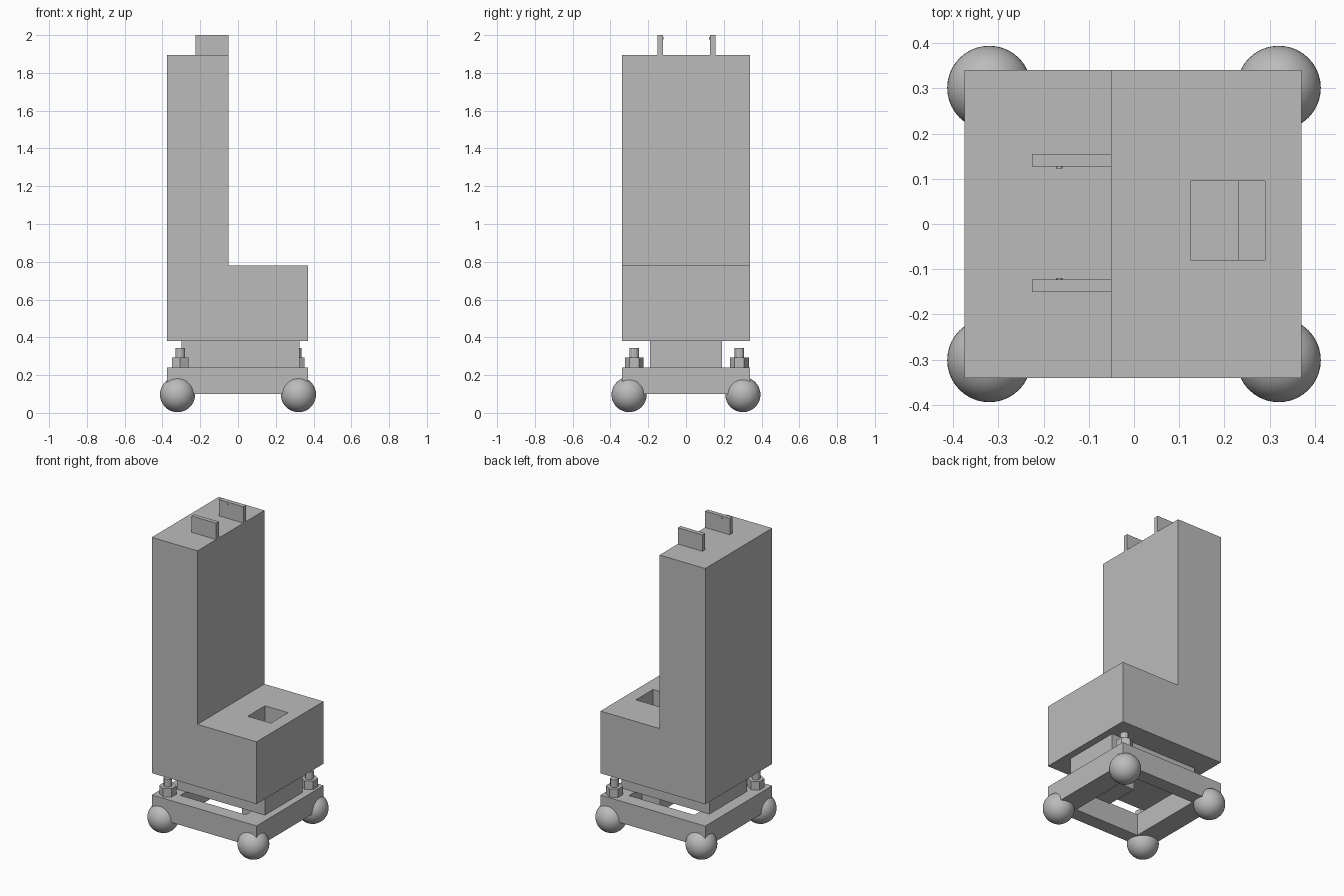
import bpy, bmesh
from mathutils import Matrix

if "Cube" in bpy.data.objects:
    bpy.data.objects.remove(bpy.data.objects["Cube"], do_unlink=True)

grey = bpy.data.materials.new("plain_grey")
grey.use_nodes = True
COLOUR = (0.5, 0.5, 0.5, 1)
grey.diffuse_color = COLOUR
grey.node_tree.nodes["Principled BSDF"].inputs["Base Color"].default_value = COLOUR


def finish(name, bm):
    bmesh.ops.recalc_face_normals(bm, faces=bm.faces)
    mesh = bpy.data.meshes.new(name)
    bm.to_mesh(mesh)
    bm.free()
    mesh.materials.append(grey)
    obj = bpy.data.objects.new(name, mesh)
    bpy.context.collection.objects.link(obj)
    return obj


def box(name, x, y, z):
    bm = bmesh.new()
    bmesh.ops.create_cube(bm, size=1)
    for v in bm.verts:
        for axis, (low, high) in enumerate((x, y, z)):
            v.co[axis] = high if v.co[axis] > 0 else low
    return finish(name, bm)


def prism(name, centre, radius, height, sides, axis="Z"):
    bm = bmesh.new()
    turn = Matrix.Rotation(1.5708, 4, "X") if axis == "Y" else Matrix()
    bmesh.ops.create_cone(bm, cap_ends=True, segments=sides, radius1=radius,
                          radius2=radius, depth=height,
                          matrix=Matrix.Translation(centre) @ turn)
    return finish(name, bm)


def cut(target, cutter):
    mod = target.modifiers.new("cut", "BOOLEAN")
    mod.operation = "DIFFERENCE"
    mod.solver = "EXACT"
    mod.object = cutter
    cutter.hide_render = True
    cutter.hide_set(True)
    cutter.display_type = "WIRE"


# L-shaped body extruded from its side profile
bm = bmesh.new()
profile = [(-0.375, 0.38), (0.37, 0.38), (0.37, 0.78),
           (-0.05, 0.78), (-0.05, 1.895), (-0.375, 1.895)]
face = bm.faces.new([bm.verts.new((x, -0.34, z)) for x, z in profile])
ext = bmesh.ops.extrude_face_region(bm, geom=[face])
bmesh.ops.translate(bm, vec=(0, 0.68, 0),
                    verts=[g for g in ext["geom"] if isinstance(g, bmesh.types.BMVert)])
body = finish("body", bm)

# Pedestal and the well that hangs below it
pedestal = box("pedestal", (-0.3, 0.325), (-0.19, 0.19), (0.239, 0.381))
well = box("well", (0.1, 0.31), (-0.1, 0.12), (0.12, 0.24))
shaft = box("shaft_cutter", (0.125, 0.29), (-0.08, 0.095), (0.14, 0.9))
for part in (body, pedestal, well):
    cut(part, shaft)

# Open rectangular base frame
frame = box("base_frame", (-0.375, 0.37), (-0.34, 0.34), (0.1, 0.24))
cut(frame, box("frame_cutter", (-0.235, 0.23), (-0.25, 0.25), (0, 0.3)))

# Ball feet at the four corners
for sx, xname in ((-1, "right"), (1, "left")):
    for sy, yname in ((-1, "front"), (1, "back")):
        bm = bmesh.new()
        bmesh.ops.create_uvsphere(bm, u_segments=40, v_segments=24, radius=0.093,
                                  matrix=Matrix.Translation((sx * 0.32, sy * 0.301, 0.097)))
        for f in bm.faces:
            f.smooth = True
        finish(f"{yname}_{xname}_ball_foot", bm)

# Nuts and studs on two opposite corners
for name, x, y in (("front_right", -0.306, -0.274), ("back_left", 0.31, 0.283)):
    prism(name + "_nut", (x, y, 0.266), 0.05, 0.056, 6)
    prism(name + "_stud", (x, y, 0.318), 0.025, 0.052, 12)

# Lifting plates with a small pin on the inner side
for name, low, high, inner in (("front", -0.15, -0.123, -0.122), ("back", 0.127, 0.155, 0.126)):
    box(name + "_plate", (-0.225, -0.05), (low, high), (1.894, 2.0))
    prism(name + "_plate_pin", (-0.165, inner, 1.983), 0.007, 0.006, 12, "Y")
